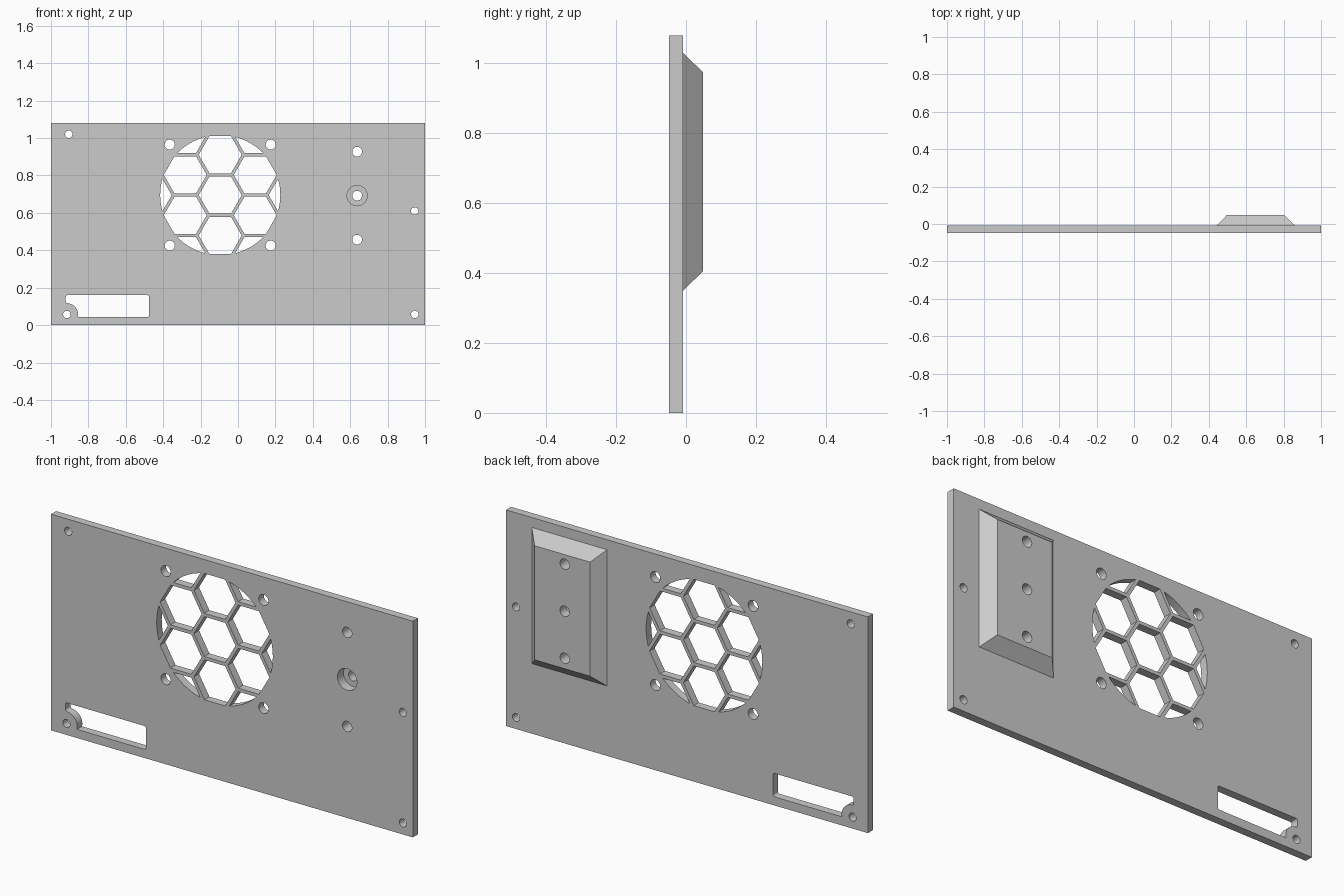
import bpy, bmesh, math
from mathutils import Vector

cube = bpy.data.objects.get("Cube")
if cube:
    bpy.data.objects.remove(cube, do_unlink=True)

FRONT, BACK, BOSS_BACK = -0.048, -0.008, 0.048
HEIGHT = 1.08
FAN = (-0.095, 0.695)
FAN_RADIUS = 0.321
BOSS_X, BOSS_Z = 0.65, 0.69

grey = bpy.data.materials.new("plain_grey")
grey.use_nodes = True
colour = (0.6, 0.6, 0.6, 1)
grey.diffuse_color = colour
grey.node_tree.nodes["Principled BSDF"].inputs["Base Color"].default_value = colour


def circle(x, z, r, n=32, start=0.0, end=math.tau):
    """Points of a closed circle, or of an arc when end is given."""
    last = n if end - start >= math.tau else n - 1
    return [(x + r * math.cos(start + (end - start) * i / last),
             z + r * math.sin(start + (end - start) * i / last)) for i in range(n)]


def rectangle(x0, x1, z0, z1):
    return [(x0, z0), (x1, z0), (x1, z1), (x0, z1)]


def prism(bm, outline, y0, y1, back_outline=None):
    """Closed solid between a front outline and a back outline."""
    front = [bm.verts.new((x, y0, z)) for x, z in outline]
    back = [bm.verts.new((x, y1, z)) for x, z in back_outline or outline]
    bm.faces.new(front)
    bm.faces.new(back[::-1])
    for i in range(len(front)):
        j = (i + 1) % len(front)
        bm.faces.new((front[j], front[i], back[i], back[j]))


def make_object(name, solids):
    bm = bmesh.new()
    for solid in solids:
        prism(bm, *solid)
    bmesh.ops.recalc_face_normals(bm, faces=bm.faces)
    mesh = bpy.data.meshes.new(name)
    bm.to_mesh(mesh)
    bm.free()
    obj = bpy.data.objects.new(name, mesh)
    bpy.context.collection.objects.link(obj)
    mesh.materials.append(grey)
    return obj


def apply_boolean(obj, cutter, operation):
    """Combine two solids and remove the helper."""
    mod = obj.modifiers.new("cut", 'BOOLEAN')
    mod.operation, mod.solver, mod.object = operation, 'EXACT', cutter
    bpy.context.view_layer.objects.active = obj
    bpy.ops.object.modifier_apply(modifier=mod.name)
    bpy.data.objects.remove(cutter, do_unlink=True)


# Panel with the tapered mounting block on its back
panel = make_object("panel", [(rectangle(-1, 1, 0, HEIGHT), FRONT, BACK)])


def block_outline(w, h):
    return rectangle(BOSS_X - w, BOSS_X + w, BOSS_Z - h, BOSS_Z + h)


# The block starts inside the panel and slopes from its back face
block = make_object("mounting_block", [
    (block_outline(0.218, 0.35), BACK - 0.01, BOSS_BACK, block_outline(0.153, 0.285))])
apply_boolean(panel, block, 'UNION')

# Honeycomb fan grille: hexagons trimmed to a round opening
PITCH, GAP = 0.216, 0.017
hex_radius = (PITCH - GAP) / math.sqrt(3)
hexes = []
for col in range(-2, 3):
    for row in range(-2, 3):
        x = col * PITCH * math.sqrt(3) / 2
        z = (row + 0.5 * (col % 2)) * PITCH
        if math.hypot(x, z) < FAN_RADIUS + hex_radius:
            hexes.append((circle(FAN[0] + x, FAN[1] + z, hex_radius, 6), -0.1, 0.1))
grille = make_object("grille_cutter", hexes)
opening = make_object("opening_cutter", [(circle(*FAN, FAN_RADIUS, 96), -0.09, 0.09)])
apply_boolean(grille, opening, 'INTERSECT')
apply_boolean(panel, grille, 'DIFFERENCE')

# Screw holes: panel corners, fan corners and mounting block
holes = [(-0.905, 1.02, 0.02), (-0.915, 0.057, 0.02),
         (0.945, 0.057, 0.02), (0.945, 0.61, 0.02)]
holes += [(FAN[0] + sx * 0.27, FAN[1] + sz * 0.27, 0.027)
          for sx in (-1, 1) for sz in (-1, 1)]
holes += [(0.637, 0.692 + dz, 0.026) for dz in (-0.235, 0, 0.235)]
screws = make_object("screw_cutter", [(circle(*h), -0.1, 0.1) for h in holes])
apply_boolean(panel, screws, 'DIFFERENCE')

# Wide recess around the middle block hole
recess = make_object("recess_cutter", [(circle(0.637, 0.692, 0.054, 48), -0.1, 0.0)])
apply_boolean(panel, recess, 'DIFFERENCE')

# Cable slot, rounded at the corners and curved around the nearby screw
right, top, bottom, left, r = -0.475, 0.16, 0.043, -0.921, 0.01
quarter = math.pi / 2
slot = circle(right - r, bottom + r, r, 5, -quarter, 0)
slot += circle(right - r, top - r, r, 5, 0, quarter)
slot += circle(left + r, top - r, r, 5, quarter, 2 * quarter)
slot += circle(left + r, 0.128, r, 5, 2 * quarter, 2.8 * quarter)
slot += circle(-0.915, 0.057, 0.06, 14, -0.235, 1.45)[::-1]
apply_boolean(panel, make_object("slot_cutter", [(slot, -0.1, 0.1)]), 'DIFFERENCE')

# Flat faces stay crisp while the round walls are smooth
panel.name = "vented_panel"
bpy.ops.object.select_all(action='DESELECT')
panel.select_set(True)
bpy.context.view_layer.objects.active = panel
bpy.ops.object.shade_smooth_by_angle(angle=math.radians(30))
